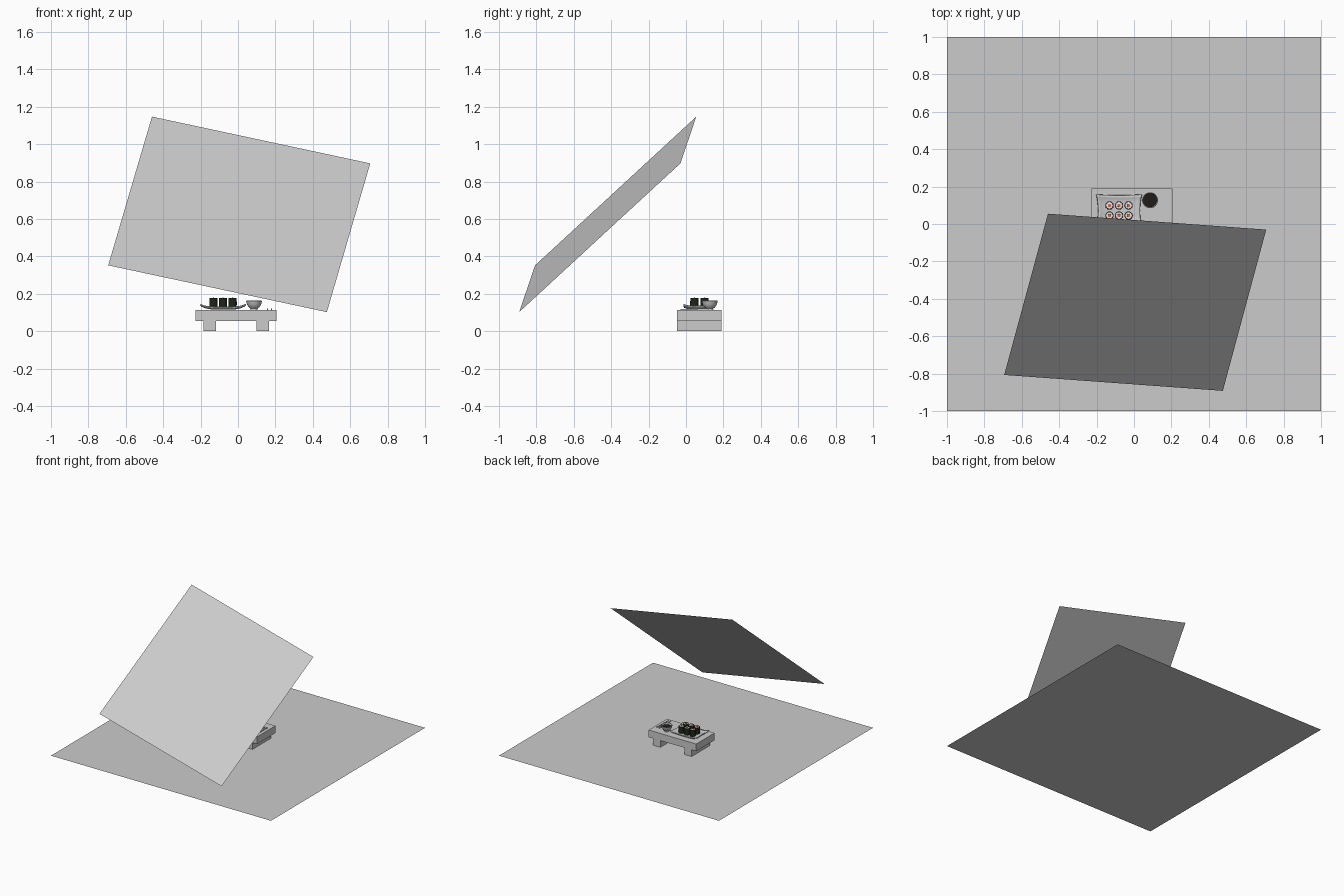
import bpy, bmesh, math
from mathutils import Vector

if "Cube" in bpy.data.objects:
    bpy.data.objects.remove(bpy.data.objects["Cube"])


def material(name, rgb):
    m = bpy.data.materials.new(name)
    m.diffuse_color = (*rgb, 1)
    m.use_nodes = True
    m.node_tree.nodes["Principled BSDF"].inputs["Base Color"].default_value = m.diffuse_color
    return m


NORI = material("seaweed_green_black", (0.012, 0.02, 0.008))
FISH = material("fish_red", (0.7, 0.12, 0.08))
RICE = material("rice_white", (0.8, 0.8, 0.76))
SAUCE = material("sauce_black", (0.015, 0.012, 0.01))


def finish(name, bm, mat=None, angle=None):
    me = bpy.data.meshes.new(name)
    bm.normal_update()
    bm.to_mesh(me)
    bm.free()
    ob = bpy.data.objects.new(name, me)
    bpy.context.collection.objects.link(ob)
    if mat:
        me.materials.append(mat)
    if angle:
        bpy.ops.object.select_all(action='DESELECT')
        ob.select_set(True)
        bpy.context.view_layer.objects.active = ob
        bpy.ops.object.shade_smooth_by_angle(angle=math.radians(angle))
    return ob


def quad(name, corners):
    bm = bmesh.new()
    bm.faces.new([bm.verts.new(c) for c in corners])
    return finish(name, bm)


def lathe(name, profile, centre, mat=None, n=32, angle=35):
    # revolve (radius, height) pairs around a vertical axis
    bm = bmesh.new()
    vs = [bm.verts.new((r, 0, z)) for r, z in profile]
    es = [bm.edges.new(p) for p in zip(vs, vs[1:])]
    bmesh.ops.spin(bm, geom=vs + es, cent=(0, 0, 0), axis=(0, 0, 1),
                   angle=math.tau, steps=n, use_duplicate=False)
    bmesh.ops.remove_doubles(bm, verts=bm.verts, dist=1e-5)
    bmesh.ops.recalc_face_normals(bm, faces=bm.faces)
    bmesh.ops.translate(bm, verts=bm.verts, vec=centre)
    return finish(name, bm, mat, angle)


# Ground sheet and tilted overhead panel
quad("ground_sheet", [(-1, -1, 0), (1, -1, 0), (1, 1, 0), (-1, 1, 0)])
quad("tilted_panel", [(-0.46, 0.055, 1.147), (0.707, -0.03, 0.897),
                      (0.475, -0.892, 0.102), (-0.694, -0.807, 0.352)])

# Serving board with two runners, extruded as one profile
bm = bmesh.new()
outline = [(-0.226, 0.055), (-0.184, 0.055), (-0.184, 0), (-0.118, 0), (-0.118, 0.055),
           (0.1, 0.055), (0.1, 0), (0.166, 0), (0.166, 0.055), (0.207, 0.055),
           (0.207, 0.114), (-0.226, 0.114)]
face = bm.faces.new([bm.verts.new((x, -0.049, z)) for x, z in outline])
ext = bmesh.ops.extrude_face_region(bm, geom=[face])["geom"]
bmesh.ops.translate(bm, verts=[g for g in ext if isinstance(g, bmesh.types.BMVert)],
                    vec=(0, 0.239, 0))
bmesh.ops.recalc_face_normals(bm, faces=bm.faces)
finish("serving_board", bm)

# Plate: a grid with pinched sides and upturned corners
PX, PY = -0.08, 0.072
bm = bmesh.new()
bmesh.ops.create_grid(bm, x_segments=16, y_segments=12, size=1)
for v in bm.verts:
    u, w = v.co.x, v.co.y
    v.co = Vector((PX + 0.121 * u * (1 - 0.09 * (1 - w * w)),
                   PY + 0.085 * w * (1 - 0.06 * (1 - u * u)),
                   0.121 + 0.015 * u ** 4 + 0.010 * w ** 4))
plate = finish("plate", bm, None, 40)
mod = plate.modifiers.new("thickness", 'SOLIDIFY')
mod.thickness = 0.006
mod.offset = -1

# Six sushi rolls: seaweed wrap, rice, filling
for i in range(3):
    for j in range(2):
        c = (PX + (i - 1) * 0.051, PY + (j - 0.5) * 0.054, 0.121)
        tag = f"{i}_{j}"
        lathe("roll_wrap_" + tag, [(0, 0), (0.022, 0), (0.0225, 0.028), (0.022, 0.056),
                                   (0.0195, 0.056), (0.0195, 0.05)], c, NORI, 20)
        lathe("roll_rice_" + tag, [(0.0195, 0.05), (0.018, 0.054), (0.009, 0.055),
                                   (0, 0.055)], c, RICE, 20)
        lathe("roll_filling_" + tag, [(0.009, 0.053), (0.008, 0.057), (0, 0.058)], c, FISH, 12)

# Sauce bowl with foot ring, and the sauce inside
BOWL = (0.086, 0.127, 0.114)
lathe("sauce_bowl", [(0, 0), (0.019, 0), (0.018, 0.006), (0.029, 0.015), (0.038, 0.029),
                     (0.0425, 0.048), (0.040, 0.049), (0.035, 0.031), (0.026, 0.018),
                     (0.014, 0.011), (0, 0.010)], BOWL)
lathe("sauce", [(0.0365, 0.037), (0, 0.037)], BOWL, SAUCE)

# Pair of tapered square chopsticks lying on the board
for k, x in enumerate((0.158, 0.179)):
    bm = bmesh.new()
    bmesh.ops.create_cube(bm, size=1)
    for v in bm.verts:
        s = 0.007 if v.co.y > 0 else 0.004
        v.co = Vector((x + v.co.x * s, 0.045 + v.co.y * 0.15, 0.114 + (v.co.z + 0.5) * s))
    finish(f"chopstick_{k + 1}", bm)
